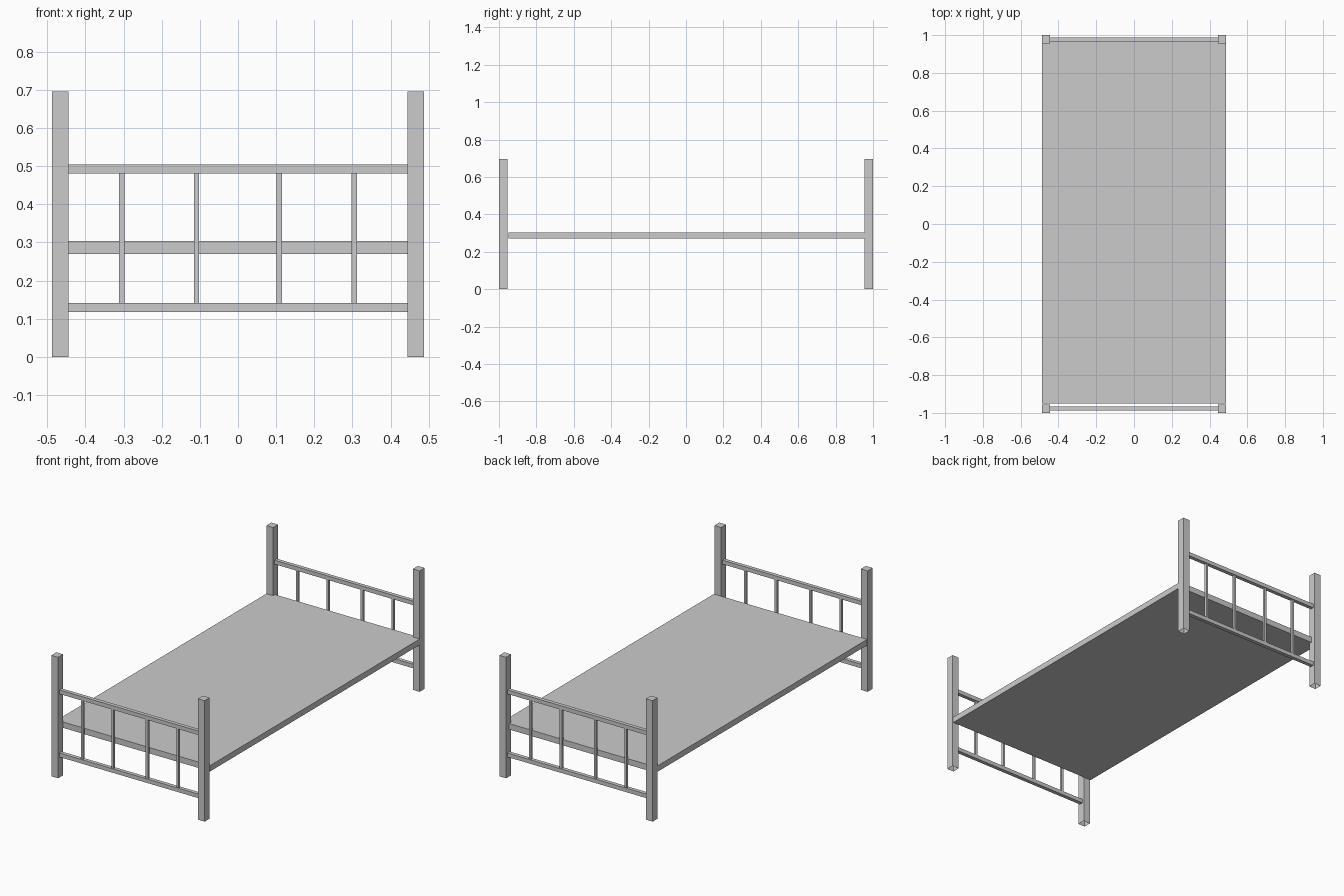
import bpy
import bmesh
from mathutils import Vector

cube = bpy.data.objects.get("Cube")
if cube:
    bpy.data.objects.remove(cube, do_unlink=True)

# Single painted metal colour
grey = bpy.data.materials.new("light_grey")
grey.use_nodes = True
colour = (0.6, 0.6, 0.6, 1)
grey.diffuse_color = colour
grey.node_tree.nodes["Principled BSDF"].inputs["Base Color"].default_value = colour


def box(name, low, high, open_bottom=False):
    """Box between two corners, optionally without its bottom face."""
    low, high = Vector(low), Vector(high)
    bm = bmesh.new()
    bmesh.ops.create_cube(bm, size=1)
    bmesh.ops.scale(bm, vec=high - low, verts=bm.verts)
    bmesh.ops.translate(bm, vec=(low + high) / 2, verts=bm.verts)
    bm.normal_update()
    if open_bottom:
        under = [f for f in bm.faces if f.normal.z < -0.9]
        bmesh.ops.delete(bm, geom=under, context="FACES")
    mesh = bpy.data.meshes.new(name)
    bm.to_mesh(mesh)
    bm.free()
    mesh.materials.append(grey)
    obj = bpy.data.objects.new(name, mesh)
    bpy.context.collection.objects.link(obj)
    return obj


HALF_W, INNER_W = 0.488, 0.445
POST, HEIGHT = 0.045, 0.696
RAIL, BAR = 0.011, 0.0068

# Sleeping board, running under the back end rails
box("bed_board", (-HALF_W, -0.95, 0.27), (HALF_W, 0.972, 0.304))

for end, side in (("front", -1), ("back", 1)):
    y = side * (1 - POST / 2)

    # Hollow corner posts
    for hand, s in (("left", 1), ("right", -1)):
        x0, x1 = sorted((s * INNER_W, s * HALF_W))
        box(f"{end}_{hand}_post", (x0, y - POST / 2, 0),
            (x1, y + POST / 2, HEIGHT), open_bottom=True)

    # Horizontal rails
    for level, z0, z1 in (("lower", 0.118, 0.141), ("upper", 0.481, 0.504)):
        box(f"{end}_{level}_rail", (-INNER_W, y - RAIL, z0), (INNER_W, y + RAIL, z1))

    # Upright bars between the rails
    for i, x in enumerate((-0.305, -0.109, 0.108, 0.305)):
        box(f"{end}_bar_{i + 1}", (x - BAR, y - BAR, 0.141), (x + BAR, y + BAR, 0.481))
